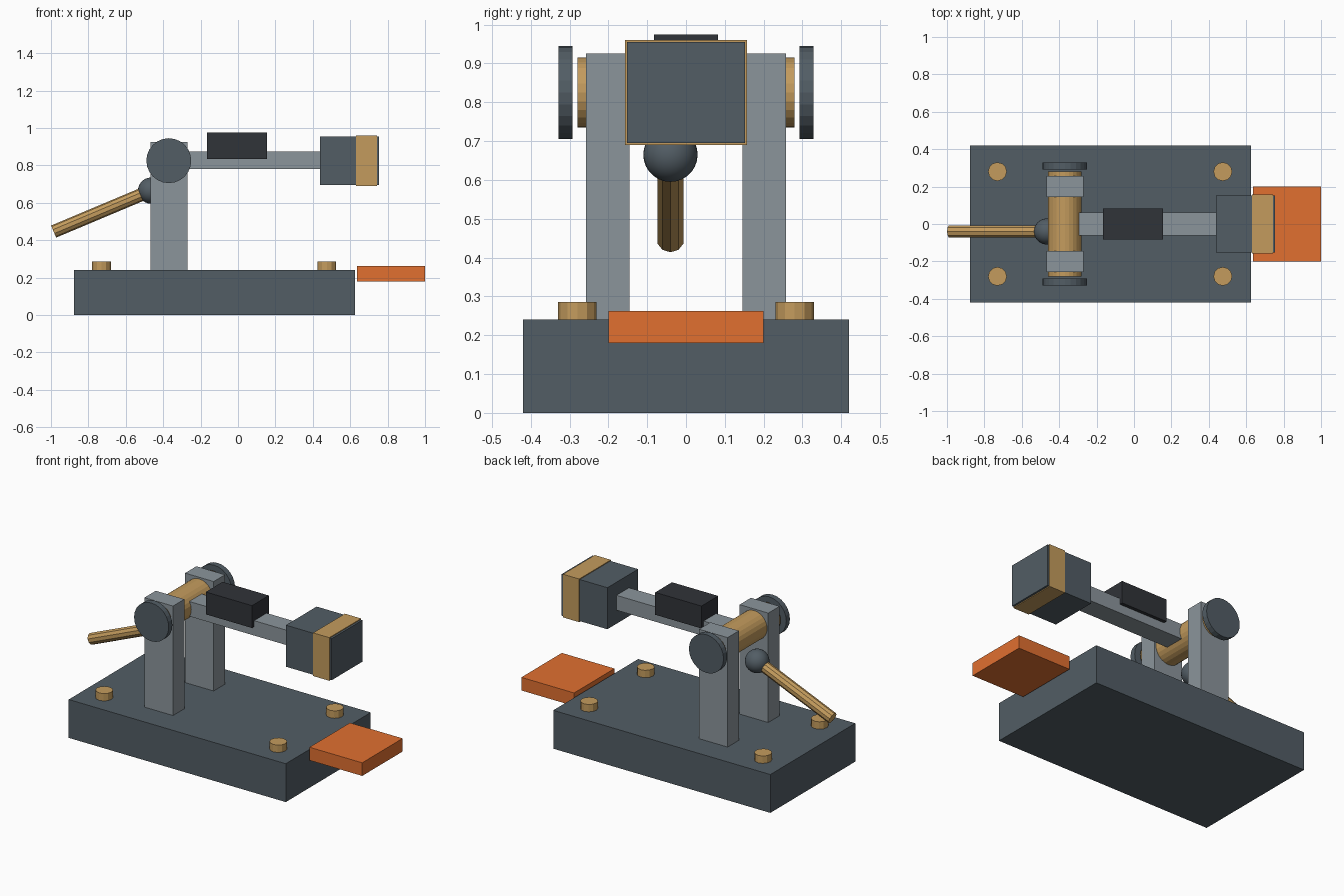
import bpy
from mathutils import Vector

if "Cube" in bpy.data.objects:
    bpy.data.objects.remove(bpy.data.objects["Cube"])


def material(name, rgb):
    m = bpy.data.materials.new(name)
    m.diffuse_color = (*rgb, 1)
    m.use_nodes = True
    m.node_tree.nodes["Principled BSDF"].inputs["Base Color"].default_value = m.diffuse_color
    return m


SLATE = material("slate", (0.085, 0.11, 0.13))
STEEL = material("steel", (0.26, 0.30, 0.33))
BRASS = material("brass", (0.55, 0.33, 0.11))
BLACK = material("black", (0.03, 0.033, 0.04))
ORANGE = material("orange", (0.75, 0.16, 0.03))


def finish(name, mat):
    o = bpy.context.object
    o.name = name
    o.data.materials.append(mat)
    return o


def box(name, mat, x, y, z):
    """Box from (min, max) pairs."""
    lo, hi = Vector((x[0], y[0], z[0])), Vector((x[1], y[1], z[1]))
    bpy.ops.mesh.primitive_cube_add(size=1, location=(lo + hi) / 2)
    o = finish(name, mat)
    o.scale = hi - lo
    bpy.ops.object.transform_apply(location=False, rotation=False, scale=True)
    return o


def rod(name, mat, a, b, radius, sides):
    """Cylinder between two points."""
    a, b = Vector(a), Vector(b)
    d = b - a
    bpy.ops.mesh.primitive_cylinder_add(
        vertices=sides, radius=radius, depth=d.length, location=(a + b) / 2,
        rotation=d.to_track_quat('Z', 'Y').to_euler())
    return finish(name, mat)


PX, PZ = -0.37, 0.825  # pivot axis

# base and striking plate
box("base", SLATE, (-0.878, 0.625), (-0.42, 0.42), (0, 0.24))
box("strike_plate", ORANGE, (0.635, 1.0), (-0.2, 0.2), (0.18, 0.262))

# bolts in the base corners
for x in (-0.73, 0.475):
    for y in (-0.28, 0.28):
        rod("bolt", BRASS, (x, y, 0.235), (x, y, 0.286), 0.05, 12)

# posts and axle caps on both sides
for s in (-1, 1):
    box("post", STEEL, (-0.468, -0.27), sorted((s * 0.145, s * 0.257)), (0.235, 0.925))
    rod("axle_cap", SLATE, (PX, s * 0.292, PZ), (PX, s * 0.328, PZ), 0.12, 24)

# axle
rod("axle", BRASS, (PX, -0.28, PZ), (PX, 0.28, PZ), 0.09, 24)

# hammer arm with grip block
box("arm", STEEL, (-0.295, 0.45), (-0.062, 0.062), (0.78, 0.873))
box("arm_block", BLACK, (-0.165, 0.155), (-0.083, 0.083), (0.835, 0.975))

# hammer head with brass band
box("hammer_head", SLATE, (0.438, 0.755), (-0.152, 0.152), (0.695, 0.955))
box("hammer_band", BRASS, (0.63, 0.742), (-0.157, 0.157), (0.69, 0.96))

# ball joint and rear lever
ball = (-0.465, -0.035 - 0.005, 0.665)
bpy.ops.mesh.primitive_uv_sphere_add(segments=24, ring_count=14, radius=0.07, location=ball)
finish("lever_ball", SLATE)
bpy.ops.object.shade_smooth_by_angle()
rod("lever", BRASS, ball, (-0.986, -0.04, 0.446), 0.035, 10)
